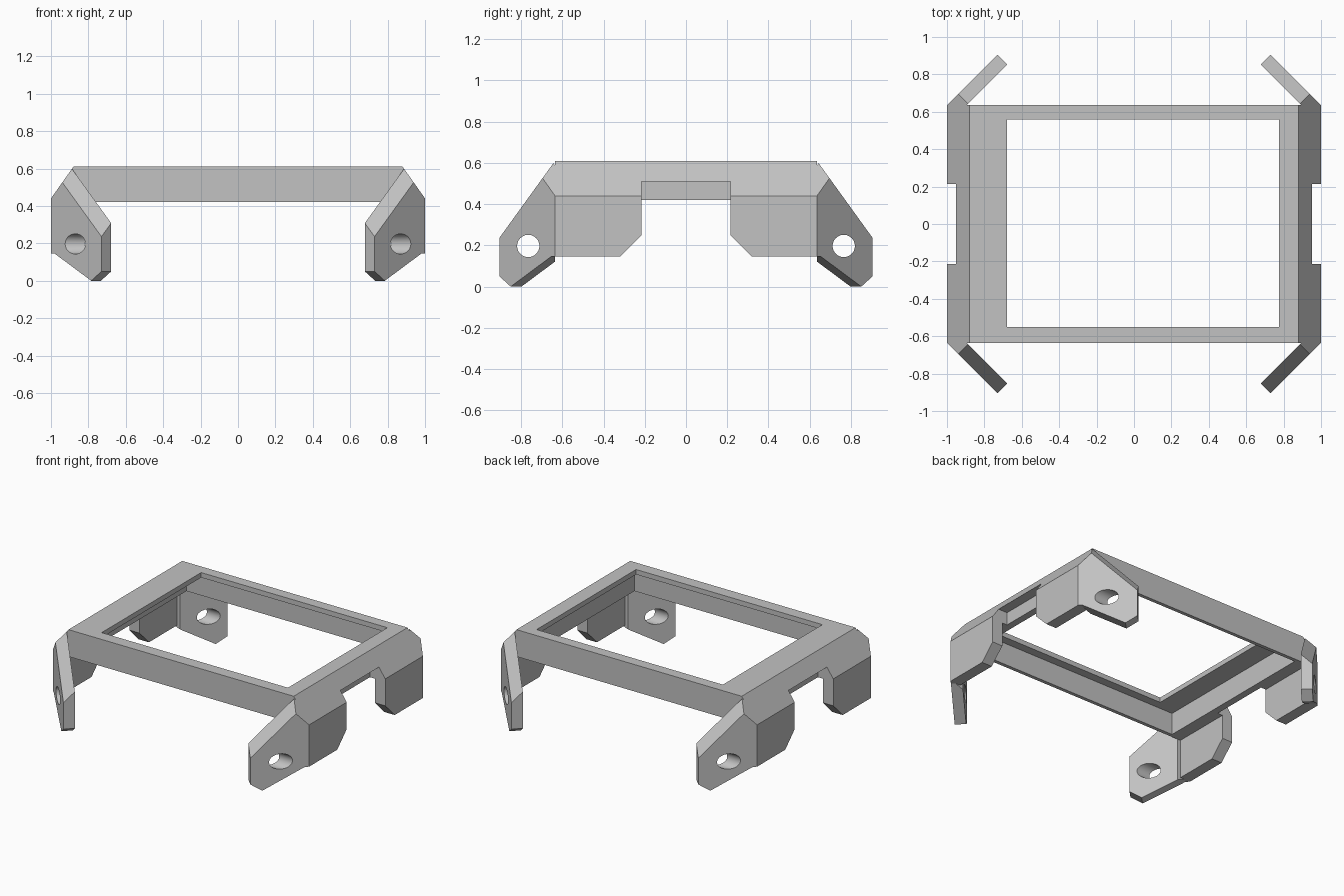
import bpy, bmesh
from mathutils import Vector

if "Cube" in bpy.data.objects:
    bpy.data.objects.remove(bpy.data.objects["Cube"], do_unlink=True)

grey = bpy.data.materials.new("plain grey")
grey.use_nodes = True
grey.diffuse_color = (0.54, 0.54, 0.54, 1)
grey.node_tree.nodes["Principled BSDF"].inputs["Base Color"].default_value = grey.diffuse_color

HALF_Y = 0.635    # half depth of the frame
TOP, RIM = 0.61, 0.42


def prism(points, offset):
    """Closed prism from a 3D polygon swept along an offset."""
    bm = bmesh.new()
    face = bm.faces.new([bm.verts.new(p) for p in points])
    swept = bmesh.ops.extrude_face_region(bm, geom=[face])["geom"]
    verts = [v for v in swept if isinstance(v, bmesh.types.BMVert)]
    bmesh.ops.translate(bm, verts=verts, vec=offset)
    bmesh.ops.recalc_face_normals(bm, faces=bm.faces)
    return bm


def make_object(name, bm):
    bmesh.ops.recalc_face_normals(bm, faces=bm.faces)
    mesh = bpy.data.meshes.new(name)
    bm.to_mesh(mesh)
    bm.free()
    mesh.materials.append(grey)
    obj = bpy.data.objects.new(name, mesh)
    bpy.context.scene.collection.objects.link(obj)
    return obj


def box(name, x0, x1, y0, y1, z0, z1):
    base = [(x0, y0, z0), (x1, y0, z0), (x1, y1, z0), (x0, y1, z0)]
    return make_object(name, prism(base, (0, 0, z1 - z0)))


def cut(target, cutter):
    mod = target.modifiers.new("cut", "BOOLEAN")
    mod.operation = "DIFFERENCE"
    mod.solver = "EXACT"
    mod.object = cutter
    bpy.context.view_layer.objects.active = target
    bpy.ops.object.modifier_apply(modifier=mod.name)
    bpy.data.objects.remove(cutter, do_unlink=True)


def trim(bm, point, normal):
    """Cut away everything in front of a plane and cap the opening."""
    geom = bm.verts[:] + bm.edges[:] + bm.faces[:]
    bmesh.ops.bisect_plane(bm, geom=geom, plane_co=point, plane_no=Vector(normal).normalized(),
                           clear_outer=True)
    open_edges = [e for e in bm.edges if e.is_boundary]
    bmesh.ops.holes_fill(bm, edges=open_edges, sides=0)


# Frame: one arch-like section with bevelled shoulders and hanging side panels
half = [(0.88, TOP), (1.0, 0.44), (1.0, 0.145), (0.92, 0.145), (0.92, RIM)]
section = half + [(-x, z) for x, z in reversed(half)]
frame = make_object("frame", prism([(x, -HALF_Y, z) for x, z in section], (0, 2 * HALF_Y, 0)))

# Recess under the top plate, then the off-centre window
cut(frame, box("recess_cutter", -0.83, 0.83, -0.61, 0.61, 0.3, 0.575))
cut(frame, box("window_cutter", -0.68, 0.775, -0.55, 0.56, 0.5, 0.7))

# Notch with splayed mouth in each side panel
mouth = [(0.215, 0.51), (0.215, 0.25), (0.37, 0.095)]
notch = mouth + [(-y, z) for y, z in reversed(mouth)]
for side in (1, -1):
    shape = prism([(side * 0.88, y, z) for y, z in notch], (side * 0.2, 0, 0))
    cut(frame, make_object("notch_cutter", shape))

# Diagonal mounting arms: (distance along arm, height) outline of the outer face
arm_outline = [(-0.08, 0.145), (0.02, 0.145), (0.215, 0), (0.27, 0.05), (0.27, 0.7), (-0.08, 0.7)]
for side, side_name in ((1, "left"), (-1, "right")):
    for end, end_name in ((1, "back"), (-1, "front")):
        bm = prism([(1 - t, HALF_Y + t, z) for t, z in arm_outline], (-0.052, -0.052, 0))
        trim(bm, (0.88, 0, TOP), (0.17, 0, 0.12))         # shoulder bevel
        trim(bm, (0, HALF_Y, TOP), (0, 0.36, 0.26))       # sloping top edge
        trim(bm, (0, HALF_Y, 0), (0, -1, 0))              # joint with the frame
        for v in bm.verts:
            v.co.x *= side
            v.co.y *= end
        arm = make_object(f"{end_name}_{side_name}_arm", bm)

        # Sideways screw hole
        bpy.ops.mesh.primitive_cylinder_add(vertices=48, radius=0.054, depth=1,
                                            location=(side * 0.85, end * 0.765, 0.197),
                                            rotation=(0, 1.5708, 0))
        cut(arm, bpy.context.object)
        bpy.ops.object.select_all(action="DESELECT")
        arm.select_set(True)
        bpy.context.view_layer.objects.active = arm
        bpy.ops.object.shade_smooth_by_angle(angle=0.4)
